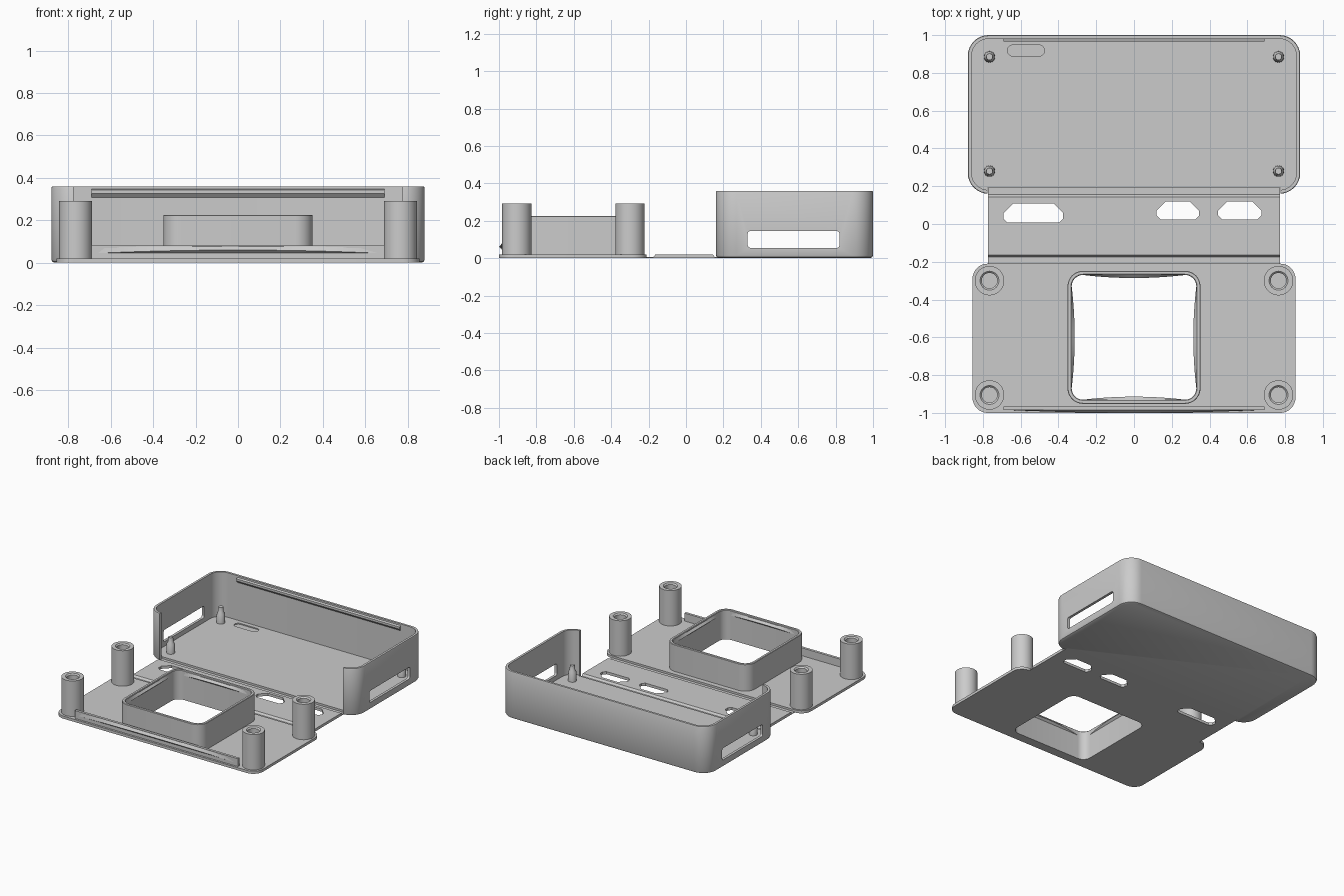
import bpy, bmesh
from math import sin, cos, pi, radians
from mathutils import Matrix, Vector

if "Cube" in bpy.data.objects:
    bpy.data.objects.remove(bpy.data.objects["Cube"])

grey = bpy.data.materials.new("light grey plastic")
grey.use_nodes = True
grey.diffuse_color = (0.6, 0.6, 0.6, 1)
grey.node_tree.nodes["Principled BSDF"].inputs["Base Color"].default_value = (0.6, 0.6, 0.6, 1)


def loft(name, rings, loop=False, matrix=None):
    """Skin a list of equal point rings; loop joins last to first, otherwise cap the ends."""
    bm = bmesh.new()
    rows = [[bm.verts.new(p) for p in ring] for ring in rings]
    n = len(rows[0])
    for a, b in list(zip(rows, rows[1:])) + ([(rows[-1], rows[0])] if loop else []):
        for i in range(n):
            j = (i + 1) % n
            bm.faces.new((a[i], a[j], b[j], b[i]))
    if not loop:
        bm.faces.new(rows[0])
        bm.faces.new(rows[-1])
    if matrix:
        bm.transform(matrix)
    bmesh.ops.recalc_face_normals(bm, faces=bm.faces)
    mesh = bpy.data.meshes.new(name)
    bm.to_mesh(mesh)
    bm.free()
    mesh.materials.append(grey)
    obj = bpy.data.objects.new(name, mesh)
    bpy.context.collection.objects.link(obj)
    return obj


def rounded(hx, hy, r, z, cx=0, cy=0, inset=0, steps=8):
    """Rounded rectangle outline at height z, shrunk by inset."""
    r2 = max(r - inset, 0.002)
    pts = []
    for q, (sx, sy) in enumerate([(1, 1), (-1, 1), (-1, -1), (1, -1)]):
        for i in range(steps + 1):
            a = (q + i / steps) * pi / 2
            pts.append((cx + sx * (hx - inset - r2) + r2 * cos(a),
                        cy + sy * (hy - inset - r2) + r2 * sin(a), z))
    return pts


def slab(name, hx, hy, r, cx, cy, levels, loop=False, matrix=None):
    """Rounded-rectangle solid from (inset, height) levels."""
    return loft(name, [rounded(hx, hy, r, z, cx, cy, i) for i, z in levels], loop, matrix)


def extrude_x(name, profile, half):
    """Extrude a (y, z) profile along x."""
    return loft(name, [[(x, y, z) for y, z in profile] for x in (-half, half)])


def lathe(name, profile, x, y, sides=32):
    """Turn an (r, z) profile about a vertical axis."""
    return loft(name, [[(x + r * cos(2 * pi * i / sides), y + r * sin(2 * pi * i / sides), z)
                        for i in range(sides)] for r, z in profile])


def snap_ridge(name, half, depth, z0, z1, x, y, turn, n=16):
    """Bowed catch running along a wall, sticking out in the turned +y direction."""
    rings = []
    for i in range(n + 1):
        t = 2 * i / n - 1
        d = depth * (1 - t * t)
        rings.append([(t * half, -0.002, z0), (t * half, d, z0 + d), (t * half, -0.002, z1)])
    return loft(name, rings, matrix=Matrix.Translation((x, y, 0)) @ Matrix.Rotation(turn, 4, "Z"))


def cut(target, *cutters):
    """Subtract the cutters and remove them."""
    for c in cutters:
        mod = target.modifiers.new("cut", "BOOLEAN")
        mod.operation, mod.solver, mod.object = "DIFFERENCE", "EXACT", c
    bpy.context.view_layer.update()
    mesh = bpy.data.meshes.new_from_object(
        target.evaluated_get(bpy.context.evaluated_depsgraph_get()))
    target.modifiers.clear()
    target.data = mesh
    for c in cutters:
        bpy.data.objects.remove(c)


# Deep tray with a rounded floor edge and rim
tray = slab("tray_shell", 0.88, 0.42, 0.11, 0, 0.58,
            [(0.015, 0), (0.005, 0.005), (0, 0.015), (0, 0.352), (0.003, 0.36),
             (0.02, 0.36), (0.02, 0.02)])
through = [(0, -1), (0, 1)]
cut(tray,
    # open front between the two corners
    slab("front_cutter", 0.775, 0.095, 0.002, 0, 0.095, through),
    # side wall ports
    slab("port_cutter", 0.045, 0.245, 0.015, 0, 0, through,
         matrix=Matrix.Translation((0, 0.575, 0.1)) @ Matrix.Rotation(pi / 2, 4, "Y")),
    # shallow floor recess
    slab("recess_cutter", 0.098, 0.029, 0.028, -0.572, 0.918, [(0, 0.012), (0, 0.1)]))

# Catch strip on the tray back wall
extrude_x("tray_catch", [(0.982, 0.348), (0.965, 0.342), (0.965, 0.326), (0.982, 0.306)], 0.69)

# Locating pegs
for x in (-0.765, 0.765):
    for y in (0.28, 0.885):
        lathe("locating_peg", [(0.03, 0.019), (0.028, 0.09), (0.019, 0.105), (0.017, 0.14)], x, y, 24)

# Hinge strip, thinned along both folds
hinge = extrude_x("hinge_strip", [(-0.21, 0), (0.19, 0), (0.19, 0.005), (0.155, 0.005),
                                  (0.143, 0.02), (-0.163, 0.02), (-0.175, 0.005),
                                  (-0.21, 0.005)], 0.773)


def cable_slot(x0, x1, y0, y1):
    """Slot outline with large upper and small lower chamfers."""
    c, s = 0.05, 0.02
    pts = [(x0 + s, y0), (x1 - s, y0), (x1, y0 + s), (x1, y1 - c), (x1 - c, y1),
           (x0 + c, y1), (x0, y1 - c), (x0, y0 + s)]
    return loft("slot_cutter", [[(x, y, z) for x, y in pts] for z in (-1, 1)])


cut(hinge, cable_slot(-0.69, -0.375, 0.008, 0.108),
    cable_slot(0.12, 0.345, 0.025, 0.12), cable_slot(0.445, 0.675, 0.025, 0.12))

# Flat lid with a square opening
lid = slab("lid_plate", 0.855, 0.395, 0.08, 0, -0.605, [(0, 0), (0, 0.02)])
cut(lid, slab("opening_cutter", 0.33, 0.33, 0.06, 0, -0.6, through))

# Raised frame round the opening, with a catch inside each wall
slab("opening_frame", 0.352, 0.352, 0.082, 0, -0.6,
     [(0, 0.02), (0, 0.222), (0.003, 0.225), (0.018, 0.225), (0.022, 0.221), (0.022, 0.02)], loop=True)
for k in range(4):
    a = k * pi / 2
    snap_ridge("frame_catch", 0.27, 0.016, 0.185, 0.218, 0.33 * sin(a), -0.6 - 0.33 * cos(a), a)

# Hollow screw posts
for x in (-0.765, 0.765):
    for y in (-0.3, -0.905):
        lathe("screw_post", [(0.078, 0.019), (0.078, 0.291), (0.05, 0.291), (0.041, 0.282),
                             (0.041, 0.06)], x, y)

# Front closing rib and its bowed catch
extrude_x("lid_rib", [(-0.985, 0.019), (-0.965, 0.019), (-0.965, 0.08), (-0.985, 0.08)], 0.69)
snap_ridge("lid_catch", 0.66, 0.015, 0.045, 0.08, 0, -0.985, pi)

# Smooth the round surfaces and keep the edges crisp
for obj in bpy.context.collection.objects:
    if obj.type == "MESH" and grey.name in obj.data.materials:
        obj.data.shade_smooth()
        obj.data.set_sharp_from_angle(angle=radians(30))
